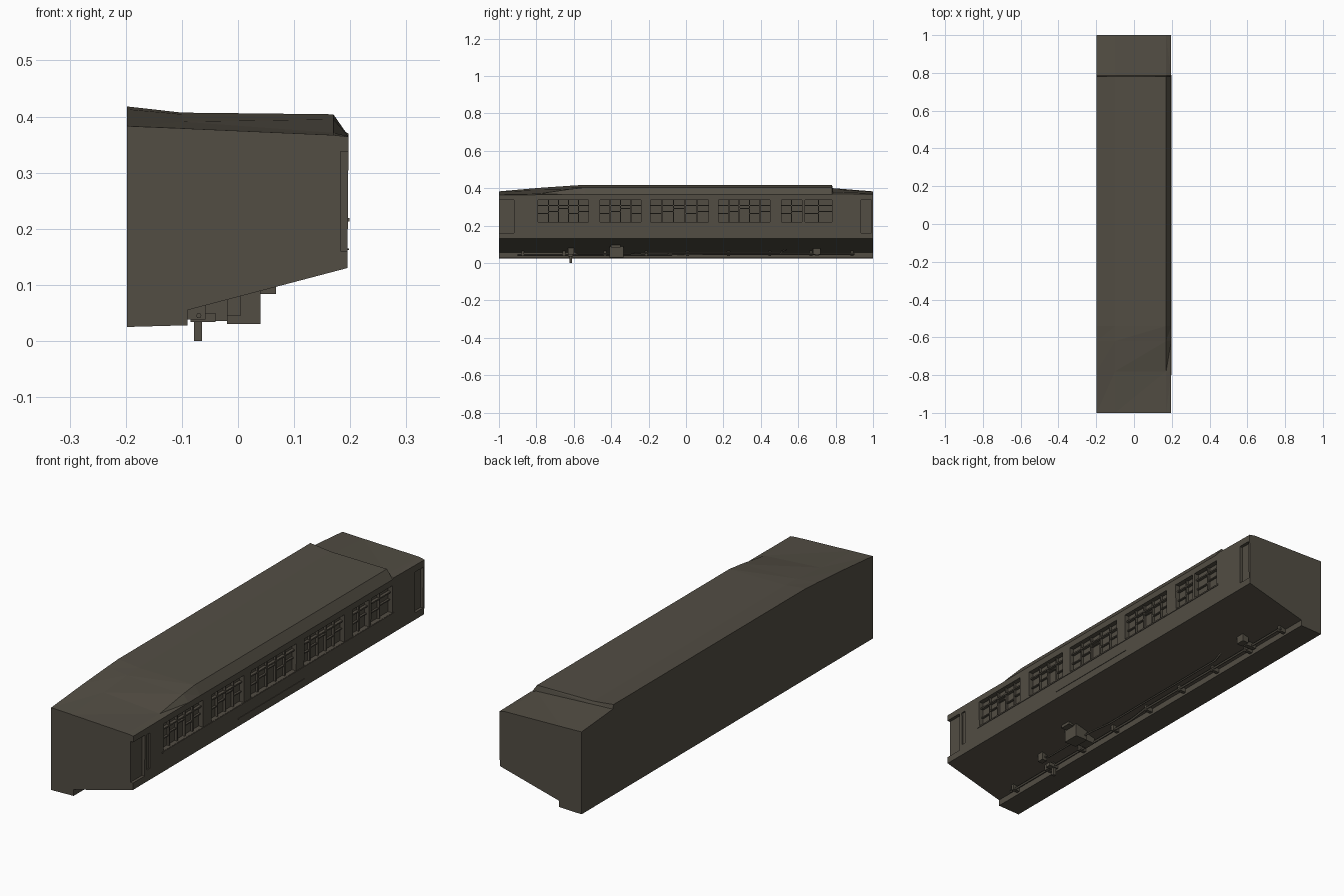
import bpy, bmesh

if "Cube" in bpy.data.objects:
    bpy.data.objects.remove(bpy.data.objects["Cube"])

mat = bpy.data.materials.new("dark_taupe")
mat.diffuse_color = (0.085, 0.075, 0.057, 1)
mat.use_nodes = True
mat.node_tree.nodes["Principled BSDF"].inputs["Base Color"].default_value = mat.diffuse_color


def finish(bm, name):
    bmesh.ops.recalc_face_normals(bm, faces=bm.faces[:])
    me = bpy.data.meshes.new(name)
    bm.to_mesh(me)
    bm.free()
    me.materials.append(mat)
    ob = bpy.data.objects.new(name, me)
    bpy.context.collection.objects.link(ob)
    return ob


def add_box(bm, x0, x1, y0, y1, z0, z1):
    v = bmesh.ops.create_cube(bm, size=1)["verts"]
    for p in v:
        p.co = ((x0 + x1) / 2 + p.co.x * (x1 - x0),
                (y0 + y1) / 2 + p.co.y * (y1 - y0),
                (z0 + z1) / 2 + p.co.z * (z1 - z0))


def boxes(name, items):
    bm = bmesh.new()
    for b in items:
        add_box(bm, *b)
    return finish(bm, name)


# Hull: one cross-section lofted along the length; the roof line varies
# (y, left roof, mid roof, right roof, right eave)
stations = [(-1, .383, .379, .367, .364),
            (-.78, .402, .391, .371, .365),
            (-.62, .413, .404, .395, .365),
            (-.54, .418, .407, .404, .365),
            (.78, .418, .407, .404, .365),
            (.785, .400, .395, .380, .370),
            (1, .383, .380, .373, .367)]
bm = bmesh.new()
rings = []
for y, zl, zm, zr, ze in stations:
    prof = [(-.198, .025), (-.09, .028), (-.09, .055), (.195, .13),
            (.197, ze), (.17, zr), (-.1, zm), (-.198, zl)]
    rings.append([bm.verts.new((x, y, z)) for x, z in prof])
for a, b in zip(rings, rings[1:]):
    for i in range(8):
        j = (i + 1) % 8
        bm.faces.new((a[i], a[j], b[j], b[i]))
bm.faces.new(rings[0])
bm.faces.new(rings[-1])
bmesh.ops.triangulate(bm, faces=[f for f in bm.faces if len(f.verts) == 4])
hull = finish(bm, "carriage_hull")

# Window bays and end door recesses, cut out of the right wall
windows = [(-.79, -.52), (-.46, -.24), (-.19, .12),
           (.175, .45), (.51, .62), (.635, .78)]
cuts = [(.175, .25, a, b, .22, .338) for a, b in windows]
cuts += [(.183, .25, -1.05, -.92, .16, .338), (.19, .25, -.905, -.885, .18, .335),
         (.183, .25, .935, .992, .16, .338)]
cutter = boxes("opening_cutter", cuts)
mod = hull.modifiers.new("openings", 'BOOLEAN')
mod.object = cutter
mod.solver = 'EXACT'
bpy.context.view_layer.objects.active = hull
bpy.ops.object.modifier_apply(modifier=mod.name)
bpy.data.objects.remove(cutter)

# Window bars: mullions, transom and staggered short rails
bars = []
for a, b in windows:
    n = max(2, round((b - a) / .06))
    step = (b - a) / n
    for i in range(1, n):
        y = a + i * step
        bars.append((.174, .186, y - .003, y + .003, .22, .338))
    for i in range(n):
        z = (.262, .272, .29)[i % 3]
        bars.append((.174, .184, a + i * step, a + (i + 1) * step, z, z + .005))
    bars.append((.174, .188, a, b, .305, .311))
boxes("window_bars", bars)

# Sill and belt trim on the right wall
boxes("side_trim", [(.194, .1985, -.8, .79, .213, .219),
                    (.194, .1975, -.28, .18, .162, .165)])

# Panel strips on both ends
ends = []
for s in (-1, 1):
    y0, y1 = sorted((s * .998, s * 1.0))
    ends += [(-.105, -.075, y0, y1, .371, .374), (-.075, .045, y0, y1, .34, .343),
             (-.076, -.074, y0, y1, .155, .30), (-.155, -.09, y0, y1, .143, .146)]
boxes("end_panel_strips", ends)

# Underfloor equipment: box, pipes with hangers, hanging shoe
boxes("equipment_box", [(-.02, .04, -.41, -.335, .03, .095),
                        (.03, .068, -.40, -.35, .084, .1),
                        (-.07, -.02, -.40, -.345, .036, .075)])


def pipe(name, pts, r):
    cu = bpy.data.curves.new(name, 'CURVE')
    cu.dimensions = '3D'
    cu.bevel_depth = r
    cu.bevel_resolution = 1
    cu.use_fill_caps = True
    sp = cu.splines.new('POLY')
    sp.points.add(len(pts) - 1)
    for p, c in zip(sp.points, pts):
        p.co = (*c, 1)
    cu.materials.append(mat)
    bpy.context.collection.objects.link(bpy.data.objects.new(name, cu))


pipe("main_pipe", [(-.07, -.9, .045), (-.07, -.1, .045), (-.06, .0, .048), (-.06, .9, .048)], .005)
pipe("side_pipe", [(-.01, -.62, .07), (-.01, -.58, .05), (-.01, -.3, .05),
                   (-.03, -.2, .055), (-.03, .5, .055), (-.03, .54, .075)], .004)
boxes("pipe_hangers", [(-.09, -.058, -.88 + i * .22, -.865 + i * .22, .038, .066) for i in range(9)])
boxes("hanging_shoe", [(-.078, -.064, -.622, -.61, 0, .06),
                       (-.085, -.04, -.63, -.605, .034, .05),
                       (-.02, .005, -.63, -.6, .045, .085)])
boxes("rear_bracket", [(-.03, .0, .68, .72, .045, .08), (-.08, -.03, .69, .71, .04, .06)])
